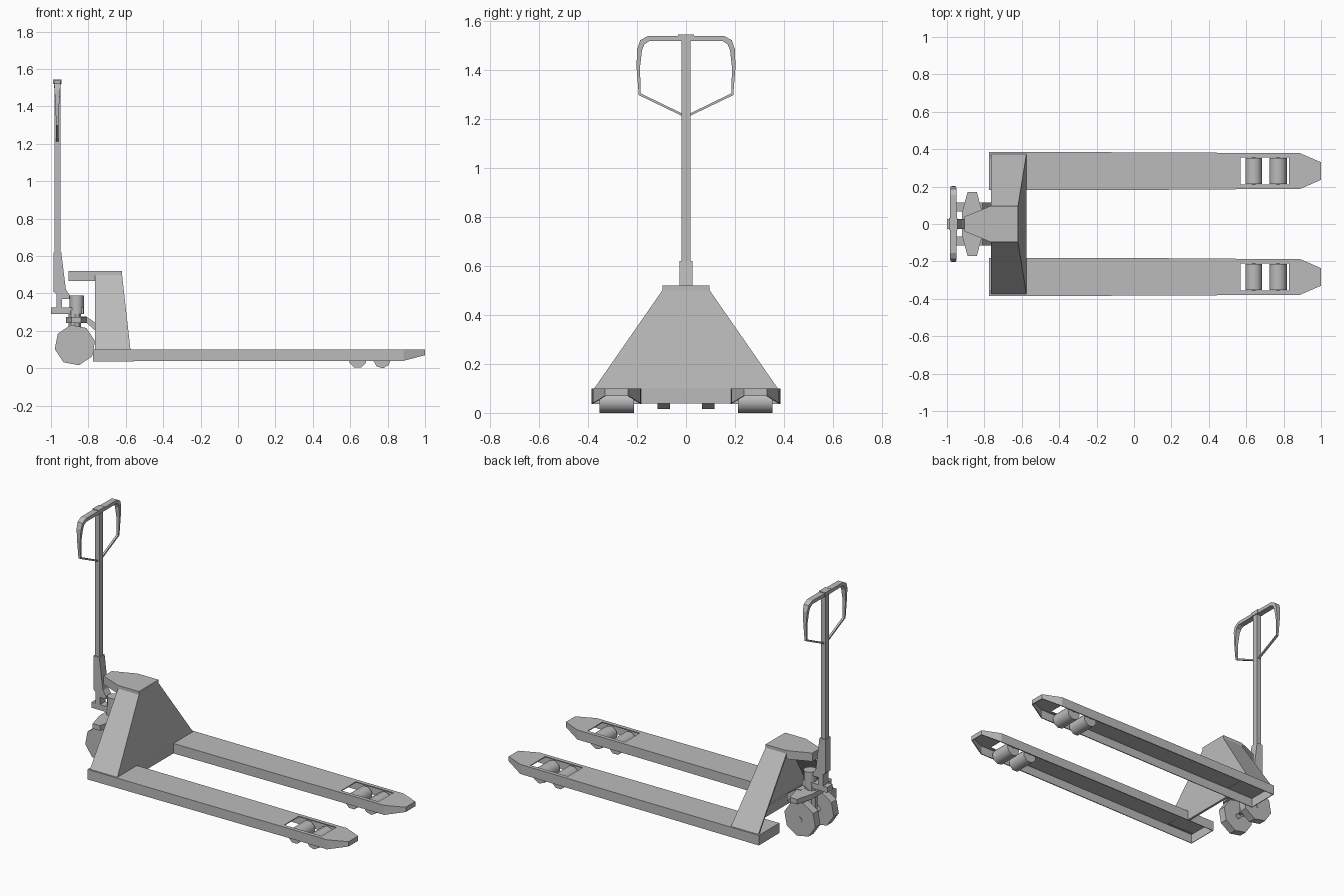
import bpy, bmesh, math
from mathutils import Vector, Matrix

cube = bpy.data.objects.get("Cube")
if cube:
    bpy.data.objects.remove(cube, do_unlink=True)

grey = bpy.data.materials.new("plain_grey")
grey.use_nodes = True
grey.diffuse_color = (0.5, 0.5, 0.5, 1)
grey.node_tree.nodes["Principled BSDF"].inputs["Base Color"].default_value = (0.5, 0.5, 0.5, 1)


def finish(name, bm, shell=0, fix=True):
    if fix:
        bmesh.ops.recalc_face_normals(bm, faces=bm.faces)
    mesh = bpy.data.meshes.new(name)
    bm.to_mesh(mesh)
    bm.free()
    mesh.materials.append(grey)
    obj = bpy.data.objects.new(name, mesh)
    bpy.context.collection.objects.link(obj)
    if shell:
        mod = obj.modifiers.new("sheet_metal", 'SOLIDIFY')
        mod.thickness = shell
        mod.offset = -1
    return obj


def box(name, x, y, z):
    bm = bmesh.new()
    size = (x[1] - x[0], y[1] - y[0], z[1] - z[0])
    mid = Vector((x[0] + x[1], y[0] + y[1], z[0] + z[1])) / 2
    bmesh.ops.create_cube(bm, size=1, matrix=Matrix.Translation(mid) @ Matrix.Diagonal((*size, 1)))
    return finish(name, bm)


def prism(name, outline, axis, lo, hi):
    """Extrude a 2D outline along y (outline in x, z) or z (outline in x, y)."""
    bm = bmesh.new()
    place = (lambda a, b, t: (a, t, b)) if axis == 'y' else (lambda a, b, t: (a, b, t))
    low, high = [[bm.verts.new(place(a, b, t)) for a, b in outline] for t in (lo, hi)]
    bm.faces.new(low)
    bm.faces.new(high)
    for i in range(len(low)):
        j = (i + 1) % len(low)
        bm.faces.new((low[i], low[j], high[j], high[i]))
    return finish(name, bm)


def drum(name, centre, radius, width, sides, turn=0, axis='y', smooth=False):
    bm = bmesh.new()
    lay = Matrix.Rotation(math.pi / 2, 4, 'X') if axis == 'y' else Matrix()
    bmesh.ops.create_cone(bm, cap_ends=True, segments=sides, radius1=radius, radius2=radius, depth=width,
                          matrix=Matrix.Translation(centre) @ lay @ Matrix.Rotation(turn, 4, 'Z'))
    obj = finish(name, bm)
    if smooth:
        for face in obj.data.polygons:
            face.use_smooth = len(face.vertices) == 4
    return obj


def fork(name, cy):
    # Stations along the fork: x, half width, half slot width, underside height
    stations = [(-0.775, 0.102, 0.073, 0.037), (0.17, 0.1, 0.073, 0.04), (0.57, 0.097, 0.073, 0.04),
                (0.83, 0.097, 0.073, 0.04), (0.885, 0.097, 0.06, 0.04), (1.0, 0.047, 0.03, 0.07)]
    bm = bmesh.new()
    rows = []
    for x, w, s, low in stations:
        section = [(-w, low), (-w, 0.1), (-s, 0.1), (s, 0.1), (w, 0.1), (w, low)]
        rows.append([bm.verts.new((x, cy + y, z)) for y, z in section])
    for k, (a, b) in enumerate(zip(rows, rows[1:])):
        for j in range(5):
            if (k, j) != (2, 2):  # roller slot
                bm.faces.new((a[j], b[j], b[j + 1], a[j + 1]))
    bm.faces.new(rows[0])
    bm.faces.new(rows[-1][::-1])
    finish(name, bm, shell=0.006, fix=False)


# Forks, load rollers and steering wheels, one set per side
for side, s in (("left", 1), ("right", -1)):
    fork(side + "_fork", s * 0.283)
    for n, (x, turn) in enumerate(((0.64, math.pi / 8), (0.77, 0.1))):
        drum(f"{side}_roller_{n + 1}", (x, s * 0.283, 0.047), 0.047, 0.14, 8, turn, smooth=True)
        drum(f"{side}_roller_axle_{n + 1}", (x, s * 0.283, 0.06), 0.01, 0.188, 6)
    drum(side + "_steer_wheel", (-0.872, s * 0.091, 0.124), 0.11, 0.05, 8, 0.2)
drum("wheel_axle", (-0.872, 0, 0.122), 0.02, 0.24, 4)
drum("steer_stem", (-0.872, 0, 0.21), 0.035, 0.2, 10, axis='z')

# Crossbar joining the forks
box("crossbar", (-0.59, -0.575), (-0.182, 0.182), (0.038, 0.1))

# Sloping body housing, open toward the handle
bm = bmesh.new()
base = [bm.verts.new(p) for p in ((-0.765, -0.375, 0.1), (-0.575, -0.375, 0.1),
                                  (-0.575, 0.375, 0.1), (-0.765, 0.375, 0.1))]
top = [bm.verts.new(p) for p in ((-0.765, -0.097, 0.5), (-0.62, -0.097, 0.5),
                                 (-0.62, 0.097, 0.5), (-0.765, 0.097, 0.5))]
for i in range(3):
    bm.faces.new((base[i], base[i + 1], top[i + 1], top[i]))
bm.faces.new(top)
finish("body_housing", bm, shell=0.01, fix=False)

# Cap plate with a tapered nose
prism("body_cap", [(-0.62, -0.097), (-0.62, 0.097), (-0.765, 0.097), (-0.905, 0.04),
                   (-0.905, -0.04), (-0.765, -0.097)], 'z', 0.5, 0.52)
prism("cap_nose", [(-0.765, -0.097), (-0.765, 0.097), (-0.905, 0.04), (-0.905, -0.04)], 'z', 0.467, 0.5)

# Steering plate and its link to the body
prism("steer_plate", [(-0.92, -0.06), (-0.89, -0.17), (-0.84, -0.17), (-0.81, -0.06),
                      (-0.81, 0.06), (-0.84, 0.17), (-0.89, 0.17), (-0.92, 0.06)], 'z', 0.243, 0.275)
prism("body_link", [(-0.84, 0.277), (-0.81, 0.277), (-0.745, 0.23), (-0.745, 0.185), (-0.81, 0.243)],
      'y', -0.06, 0.06)

# Handle bracket
box("bracket_base", (-1.0, -0.825), (-0.026, 0.026), (0.29, 0.325))
box("bracket_post", (-0.97, -0.94), (-0.026, 0.026), (0.32, 0.41))
drum("bracket_pivot", (-0.862, 0, 0.34), 0.038, 0.1, 12, axis='z', smooth=True)
prism("handle_foot", [(-0.986, 0.62), (-0.945, 0.62), (-0.92, 0.42), (-0.9, 0.39), (-0.9, 0.37),
                      (-0.97, 0.37), (-0.97, 0.395), (-0.986, 0.41)], 'y', -0.026, 0.026)

# Handle column and top collar
box("handle_column", (-0.982, -0.95), (-0.018, 0.018), (0.6, 1.535))
box("handle_collar", (-0.988, -0.945), (-0.032, 0.032), (1.52, 1.545))

# Handle loop: outer y, outer z, inner y, inner z, half depth
half = [(0.0, 1.54, 0.0, 1.518, 0.019), (0.155, 1.54, 0.15, 1.518, 0.018), (0.187, 1.522, 0.17, 1.505, 0.017),
        (0.2, 1.485, 0.18, 1.48, 0.015), (0.202, 1.41, 0.188, 1.41, 0.01),
        (0.193, 1.298, 0.185, 1.305, 0.007), (0.0, 1.205, 0.0, 1.215, 0.006)]
loop = half + [(-a, b, -c, d, h) for a, b, c, d, h in half[-2:0:-1]]
bm = bmesh.new()
rings = []
for oy, oz, iy, iz, h in loop:
    rings.append([bm.verts.new((-0.966 + dx, y, z))
                  for dx, y, z in ((-h, oy, oz), (h, oy, oz), (h, iy, iz), (-h, iy, iz))])
for a, b in zip(rings, rings[1:] + rings[:1]):
    for j in range(4):
        bm.faces.new((a[j], a[(j + 1) % 4], b[(j + 1) % 4], b[j]))
finish("handle_loop", bm)
